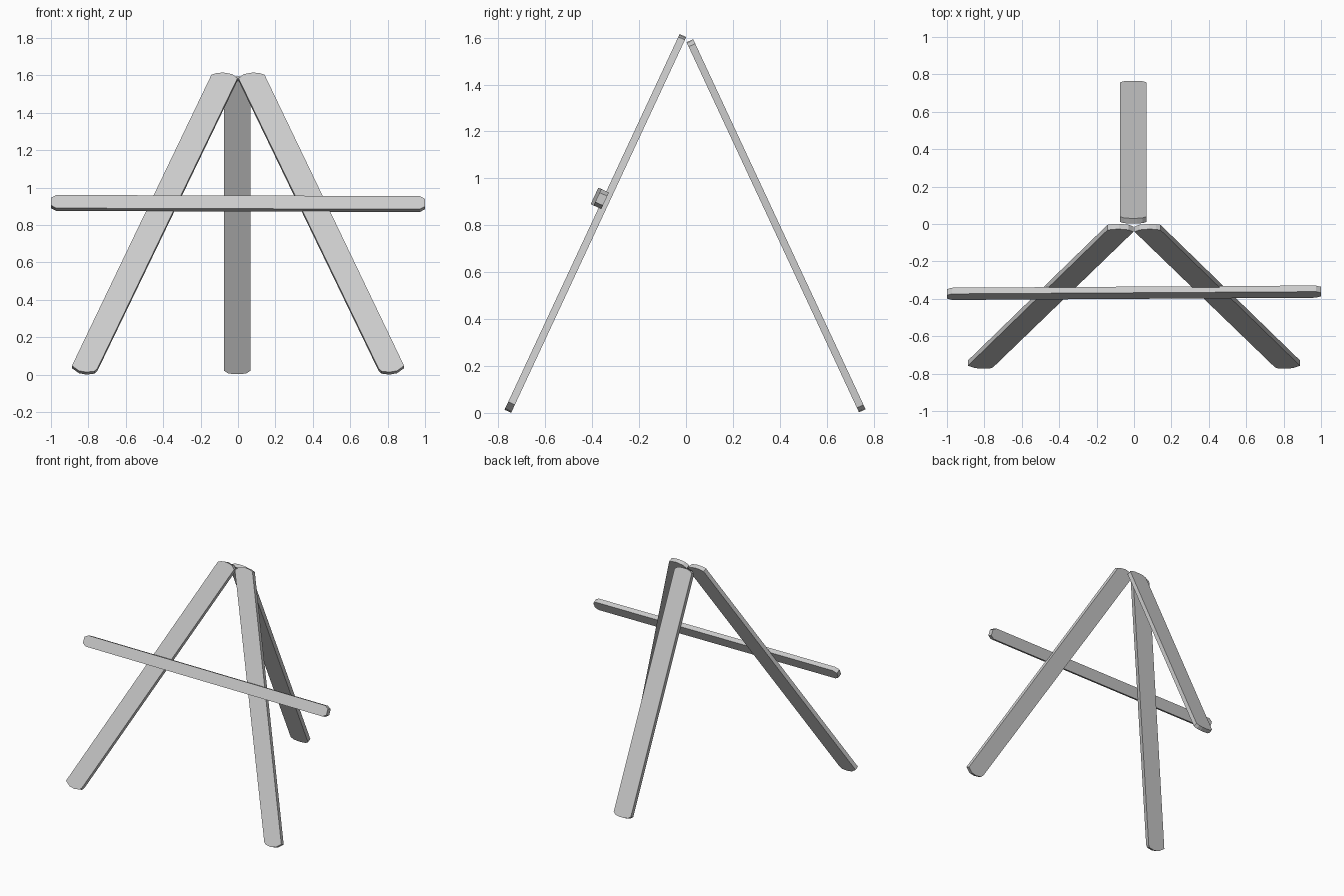
import bpy, bmesh
from mathutils import Vector

if "Cube" in bpy.data.objects:
    bpy.data.objects.remove(bpy.data.objects["Cube"])

SLOPE = 0.466          # run per unit of height of the leaning boards
TOP_Z = 1.605


def board(name, outline, thick, top_y, side=-1, skew=0.0):
    """Extrude a front-view (x, z) outline lying on a leaning plane."""
    n = Vector((0, side, SLOPE)).normalized() * thick / 2
    bm = bmesh.new()
    pts = [Vector((x, top_y + side * SLOPE * (TOP_Z - z) + skew * x, z)) for x, z in outline]
    a = [bm.verts.new(p + n) for p in pts]
    b = [bm.verts.new(p - n) for p in pts]
    bm.faces.new(a)
    bm.faces.new(b[::-1])
    for i in range(len(a)):
        j = (i + 1) % len(a)
        bm.faces.new((a[j], a[i], b[i], b[j]))
    bmesh.ops.recalc_face_normals(bm, faces=bm.faces)
    me = bpy.data.meshes.new(name)
    bm.to_mesh(me)
    bm.free()
    ob = bpy.data.objects.new(name, me)
    bpy.context.collection.objects.link(ob)
    return ob


# Splayed front legs with rounded ends
leg = [(0.752, 0.026), (0.767, 0.012), (0.81, 0.007), (0.85, 0.014), (0.888, 0.041),
       (0.142, 1.597), (0.118, 1.605), (0.08, 1.609), (0.03, 1.6), (0.003, 1.578)]
for name, s in (("front_leg_right", 1), ("front_leg_left", -1)):
    board(name, [(s * x, z) for x, z in leg], 0.031, -0.015)

# Straight back leg
half = [(0.071, 0.028), (0.05, 0.014), (0.02, 0.009)]
bottom = [(-x, z) for x, z in half] + half[::-1]
outline = bottom + [(-x, 1.596 - z) for x, z in bottom]
board("back_leg", [(x - 0.004, z) for x, z in outline], 0.031, 0.008, side=1)

# Crossbar with clipped corners, slightly skewed
end = [(1.0, -0.02), (1.0, 0.02), (0.972, 0.035)]
bar = [(0.972, -0.035)] + end
bar += [(-x, -z) for x, z in bar]
board("crossbar", [(x, 0.915 + z - 0.003 * x) for x, z in bar], 0.036, -0.046, skew=0.0075)
